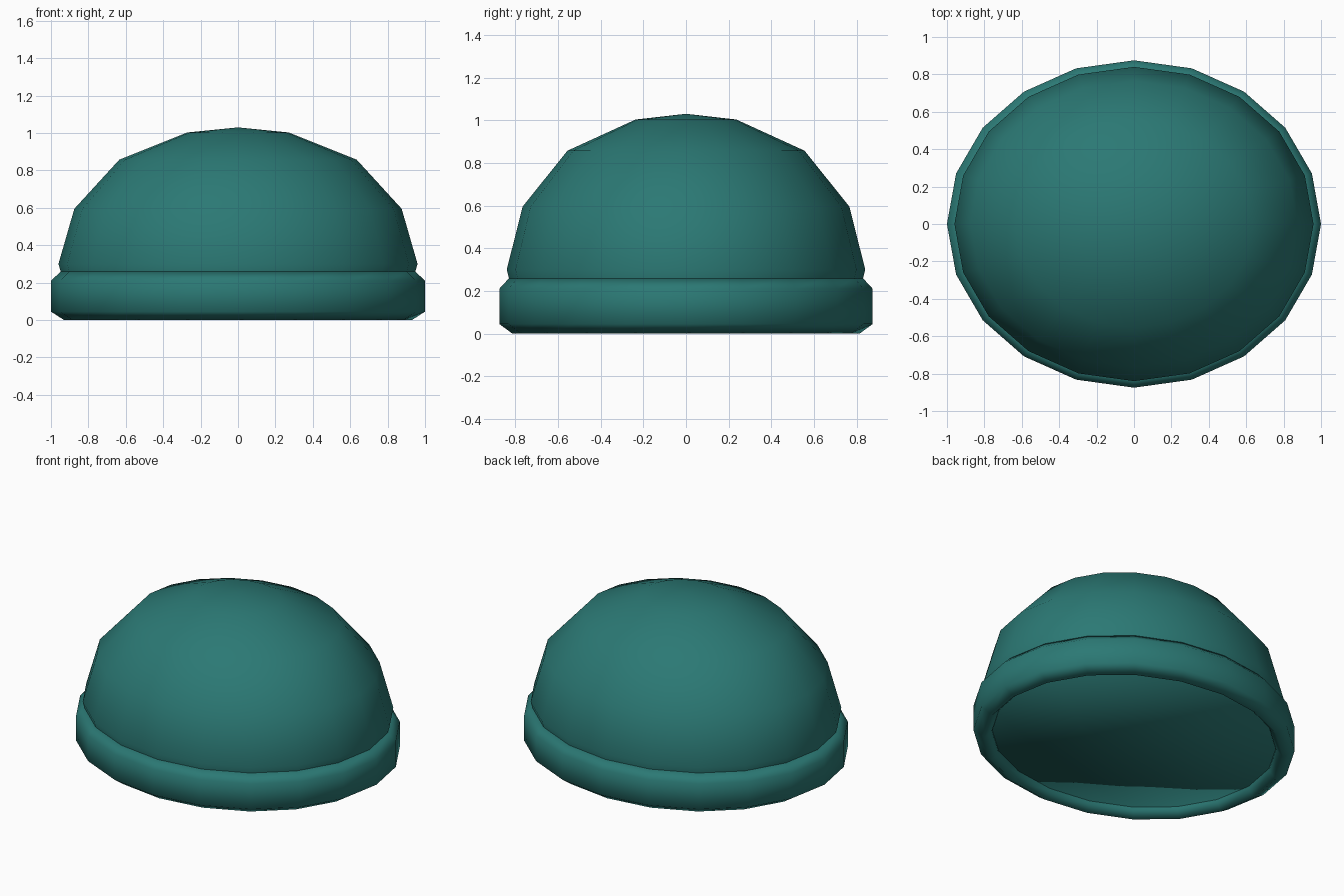
import bpy, bmesh
from math import cos, sin, tau

if "Cube" in bpy.data.objects:
    bpy.data.objects.remove(bpy.data.objects["Cube"])

SEGMENTS = 20
DEPTH = 0.875  # front-to-back squash of the oval plan

mat = bpy.data.materials.new("teal_knit")
mat.diffuse_color = (0.024, 0.19, 0.175, 1)
mat.use_nodes = True
mat.node_tree.nodes["Principled BSDF"].inputs["Base Color"].default_value = mat.diffuse_color


def lathe(name, profile, cap_start=False):
    """Spin (radius, height) points into an oval shell; radius 0 closes to a pole."""
    bm = bmesh.new()
    rings = []
    for r, z in profile:
        if r == 0:
            rings.append([bm.verts.new((0, 0, z))] * SEGMENTS)
        else:
            rings.append([bm.verts.new((r * cos(tau * i / SEGMENTS),
                                        r * DEPTH * sin(tau * i / SEGMENTS), z))
                          for i in range(SEGMENTS)])
    for low, high in zip(rings, rings[1:]):
        for i in range(SEGMENTS):
            j = (i + 1) % SEGMENTS
            corners = [low[i], low[j], high[j], high[i]]
            bm.faces.new(list(dict.fromkeys(corners)))
    if cap_start:
        bm.faces.new(rings[0])
    bmesh.ops.remove_doubles(bm, verts=bm.verts, dist=1e-5)
    bmesh.ops.recalc_face_normals(bm, faces=bm.faces)
    mesh = bpy.data.meshes.new(name)
    bm.to_mesh(mesh)
    bm.free()
    mesh.materials.append(mat)
    mesh.shade_smooth()
    obj = bpy.data.objects.new(name, mesh)
    bpy.context.collection.objects.link(obj)
    return obj


# Rounded crown, its closed lower end tucked inside the band
lathe("crown", [(0.89, 0.06), (0.96, 0.30), (0.875, 0.595), (0.635, 0.857),
                (0.27, 1.003), (0, 1.03)], cap_start=True)

# Turned-up band: a bevelled closed ring
lathe("folded_band", [(0.945, 0.262), (0.885, 0.21), (0.885, 0.045), (0.93, 0.0),
                      (1.0, 0.045), (1.0, 0.21), (0.945, 0.262)])
